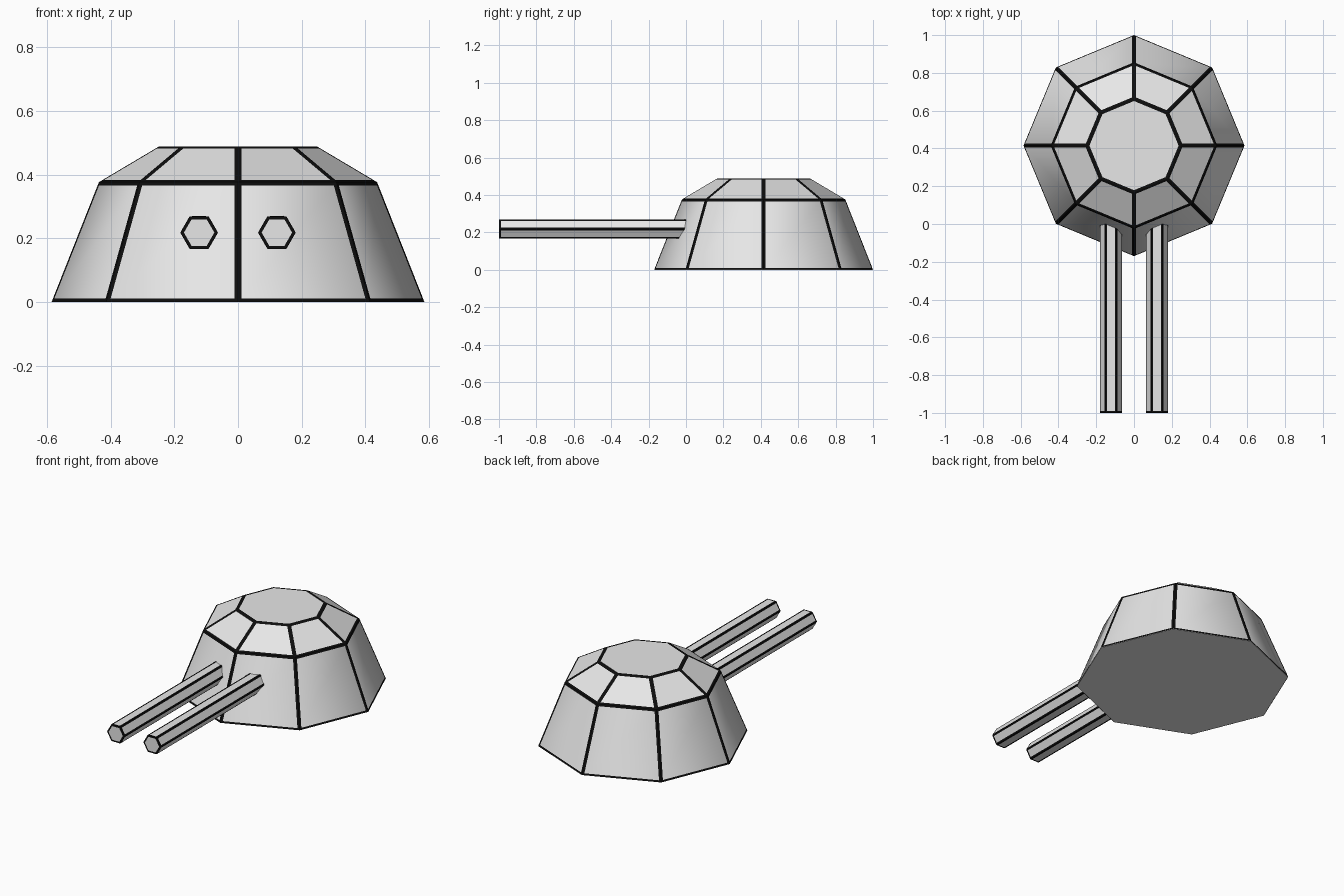
import bpy, bmesh, math
from mathutils import Vector

if "Cube" in bpy.data.objects:
    bpy.data.objects.remove(bpy.data.objects["Cube"])


def mat(name, c):
    m = bpy.data.materials.new(name)
    m.diffuse_color = (c, c, c, 1)
    m.use_nodes = True
    m.node_tree.nodes["Principled BSDF"].inputs["Base Color"].default_value = m.diffuse_color
    return m


GREY = mat("light_grey", 0.8)
BLACK = mat("line_black", 0.004)


def loft(rings):
    """Closed solid through a list of equal-length rings; faces tagged by layer."""
    bm = bmesh.new()
    vs = [[bm.verts.new(p) for p in r] for r in rings]
    n = len(vs[0])
    bm.faces.new(list(reversed(vs[0])))
    for a, b in zip(vs, vs[1:]):
        for i in range(n):
            j = (i + 1) % n
            bm.faces.new((a[i], a[j], b[j], b[i]))
    bm.faces.new(vs[-1])
    bmesh.ops.recalc_face_normals(bm, faces=bm.faces[:])
    return bm


def to_object(bm, name, material):
    me = bpy.data.meshes.new(name)
    bm.to_mesh(me)
    bm.free()
    me.materials.append(material)
    ob = bpy.data.objects.new(name, me)
    bpy.context.collection.objects.link(ob)
    return ob


def edge_lines(bm, name, width, skip):
    """Thin dark plates along the face borders, lifted just off the surface."""
    line = bm.copy()
    bmesh.ops.delete(line, geom=[f for f in line.faces if skip(f)], context='FACES')
    inner = line.faces[:]
    bmesh.ops.inset_individual(line, faces=inner, thickness=width, use_even_offset=True)
    bmesh.ops.delete(line, geom=inner, context='FACES_ONLY')
    line.normal_update()
    for v in line.verts:
        v.co += v.normal * 0.002
    for f in line.faces:
        f.smooth = False
    to_object(line, name, BLACK)


# Eight-sided turret: sloped wall, chamfered shoulder, flat roof
CY = 0.415
profile = [(0.583, 0.0), (0.435, 0.375), (0.248, 0.486)]
hull = loft([[(r * math.cos(i * math.pi / 4), CY + r * math.sin(i * math.pi / 4), z)
              for i in range(8)] for r, z in profile])
for f in hull.faces:
    f.smooth = abs(f.normal.z) < 0.45      # only the wall shades round
edge_lines(hull, "turret_edge_lines", 0.011, lambda f: f.normal.z < -0.9)
to_object(hull, "turret_hull", GREY)

# Two six-sided barrels
for side, x in (("left", -0.122), ("right", 0.122)):
    barrel = loft([[(x + 0.057 * math.cos(i * math.pi / 3), y,
                     0.218 + 0.057 * math.sin(i * math.pi / 3)) for i in range(6)]
                   for y in (-0.998, 0.02)])
    edge_lines(barrel, side + "_barrel_edge_lines", 0.008, lambda f: f.normal.y > 0.9)
    to_object(barrel, side + "_barrel", GREY)
